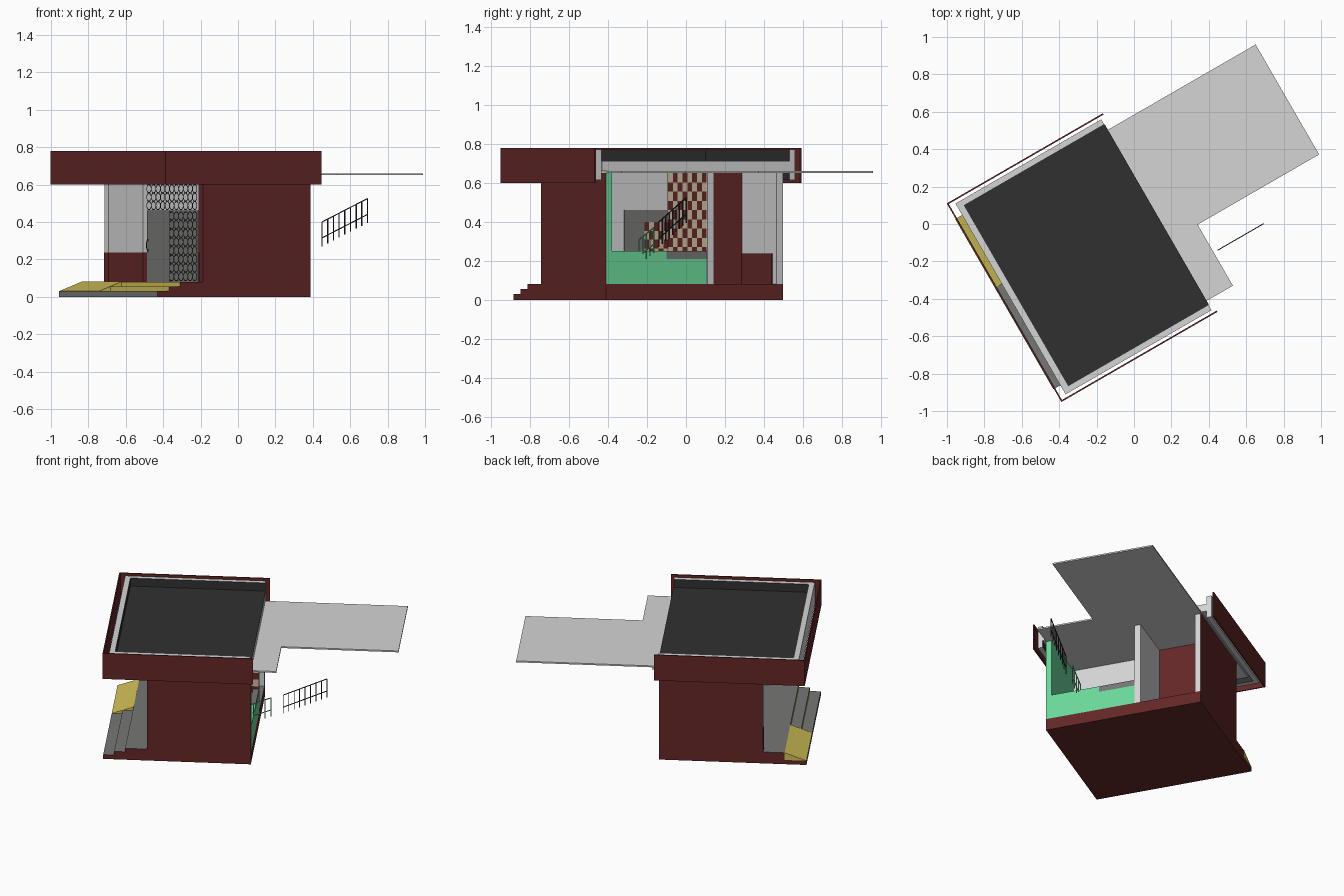
import bpy, bmesh, math
from mathutils import Vector

if "Cube" in bpy.data.objects:
    bpy.data.objects.remove(bpy.data.objects["Cube"])

TURN = math.radians(30)   # whole building is turned on the plot

def mat(name, r, g, b):
    m = bpy.data.materials.new(name)
    m.diffuse_color = (r, g, b, 1)
    m.use_nodes = True
    m.node_tree.nodes["Principled BSDF"].inputs["Base Color"].default_value = m.diffuse_color
    return m

RED = mat("dark_red", .127, .02, .02)
LIGHT = mat("light_gray", .66, .66, .66)
GRAY = mat("mid_gray", .18, .18, .175)
BLACK = mat("roof_black", .03, .03, .03)
YELLOW = mat("yellow", .62, .51, .09)
GREEN = mat("green", .15, .69, .33)
TAN = mat("tan", .6, .5, .34)

def finish(name, bm, mats, rule=None):
    """Turn bmesh into a rotated object; rule(face) gives the material index."""
    bm.normal_update()
    if rule:
        for f in bm.faces:
            f.material_index = rule(f)
    me = bpy.data.meshes.new(name)
    bm.to_mesh(me)
    bm.free()
    for m in mats:
        me.materials.append(m)
    ob = bpy.data.objects.new(name, me)
    ob.rotation_euler.z = TURN
    bpy.context.collection.objects.link(ob)
    return ob

def add_box(bm, u0, u1, v0, v1, z0, z1):
    r = bmesh.ops.create_cube(bm, size=1)
    for v in r["verts"]:
        v.co = ((u0 + u1) / 2 + v.co.x * (u1 - u0),
                (v0 + v1) / 2 + v.co.y * (v1 - v0),
                (z0 + z1) / 2 + v.co.z * (z1 - z0))

def box(name, dims, *mats, rule=None):
    bm = bmesh.new()
    add_box(bm, *dims)
    return finish(name, bm, mats, rule)

def prism(name, pts, axis, a, b, mats, rule=None):
    """Extrude a 2D outline: axis 'z' uses (u,v) points, axis 'v' uses (u,z)."""
    bm = bmesh.new()
    put = (lambda p, h: (p[0], p[1], h)) if axis == "z" else (lambda p, h: (p[0], h, p[1]))
    f = bm.faces.new([bm.verts.new(put(p, a)) for p in pts])
    r = bmesh.ops.extrude_face_region(bm, geom=[f])
    d = Vector((0, 0, b - a)) if axis == "z" else Vector((0, b - a, 0))
    bmesh.ops.translate(bm, vec=d, verts=[g for g in r["geom"] if isinstance(g, bmesh.types.BMVert)])
    bmesh.ops.recalc_face_normals(bm, faces=bm.faces)
    return finish(name, bm, mats, rule)

# --- base, floor and steps ---
box("base", (-.535, .13, -.55, .50, 0, .08), RED, GRAY, rule=lambda f: int(f.normal.z > .5))

def step_rule(f):
    if f.normal.z > .5:
        return 1
    if f.normal.x < -.5:
        return 2 if f.calc_center_median().z > .03 else 1
    return 0
prism("steps", [(-.535, 0), (-.815, 0), (-.815, .03), (-.745, .03), (-.745, .055),
                (-.675, .055), (-.675, .08), (-.535, .08)], "v", -.55, .50,
      [RED, GRAY, YELLOW], step_rule)
prism("ramp", [(-.815, .03), (-.675, .081), (-.675, .03)], "v", .075, .501, [YELLOW])

# --- side walls, red outside ---
box("front_wall", (-.535, .13, -.55, -.512, .08, .65), RED, GREEN, LIGHT,
    rule=lambda f: 1 if f.normal.x > .5 or f.normal.y > .5 else 0)
box("front_wall_porch_lining", (-.537, -.32, -.512, -.508, .24, .65), LIGHT)
box("back_wall", (-.535, .13, .46, .50, .08, .65), RED, LIGHT,
    rule=lambda f: 0 if f.normal.y > .5 else 1)
box("back_wall_wainscot", (-.538, .09, .455, .499, .08, .237), RED)

# --- entrance wall with door and screens ---
box("entrance_wall", (-.32, -.28, -.512, .46, .08, .65), LIGHT)
box("entrance_wainscot_back", (-.325, -.318, .406, .46, .08, .237), RED)
box("entrance_wainscot_front", (-.325, -.318, -.512, -.138, .08, .237), RED)
box("door", (-.328, -.318, .166, .406, .08, .46), GRAY)
box("side_panel", (-.326, -.318, -.138, .164, .08, .46), GRAY)
box("inner_panel", (-.282, -.274, -.206, .05, .08, .46), GRAY)

# door handle: half ring
bm = bmesh.new()
for i in range(8):
    a, b = [math.pi * k / 8 - math.pi / 2 for k in (i, i + 1)]
    q = [(.375 + r * math.cos(t), .275 + 1.3 * r * math.sin(t))
         for r, t in ((.018, a), (.027, a), (.027, b), (.018, b))]
    bm.faces.new([bm.verts.new((-.336, y, z)) for y, z in q])
finish("door_handle", bm, [BLACK])

# ring lattice over side panel and transom
def lattice(name, v0, v1, z0, z1, n, m):
    bm = bmesh.new()
    dv, dz = (v1 - v0) / n, (z1 - z0) / m
    for i in range(n):
        for j in range(m):
            cv, cz = v0 + (i + .5) * dv, z0 + (j + .5) * dz
            rings = []
            for s in (.55, .43):
                rings.append([bm.verts.new((-.331, cv + s * dv * math.cos(k * math.pi / 6),
                                            cz + s * dz * math.sin(k * math.pi / 6))) for k in range(12)])
            for k in range(12):
                l = (k + 1) % 12
                bm.faces.new((rings[0][k], rings[0][l], rings[1][l], rings[1][k]))
    finish(name, bm, [BLACK])
lattice("side_lattice", -.135, .16, .085, .455, 6, 8)
lattice("transom_lattice", -.135, .403, .465, .645, 11, 4)

# --- partition with checkered tiles, and the room behind it ---
box("partition", (-.28, .13, .052, .092, .08, .65), LIGHT)
box("back_room_wall", (-.28, -.22, .092, .46, .08, .65), RED)

def checker(name, along_u, a0, a1, z0, z1, fixed, n, m):
    bm = bmesh.new()
    da, dz = (a1 - a0) / n, (z1 - z0) / m
    for i in range(n):
        for j in range(m):
            q = [(a0 + (i + x) * da, z0 + (j + y) * dz) for x, y in ((0, 0), (1, 0), (1, 1), (0, 1))]
            f = bm.faces.new([bm.verts.new((a, fixed, z) if along_u else (fixed, a, z)) for a, z in q])
            f.material_index = (i + j) % 2
    bmesh.ops.remove_doubles(bm, verts=bm.verts, dist=1e-4)
    finish(name, bm, [RED, TAN])
checker("partition_tiles", True, -.27, .128, .08, .65, .049, 8, 12)
checker("low_tiles", False, -.09, .05, .08, .4, -.271, 5, 7)

# --- green balcony wall ---
box("balcony_wall", (.09, .13, -.512, -.19, .08, .25), GREEN)
box("balcony_wall_low", (.09, .13, -.19, .05, .08, .21), GREEN)
box("balcony_ledge", (.09, .13, -.19, .05, .21, .25), GRAY)

# --- sloping railing ---
def railing(name, u0, u1, v, z0, z1, posts, color):
    bm = bmesh.new()
    t = .0025
    for i in range(posts):
        k = i / (posts - 1)
        u, z = u0 + k * (u1 - u0), z0 + k * (z1 - z0)
        add_box(bm, u - t, u + t, v - t, v + t, z - .13, z)
    for drop in (0, .085):
        r = bmesh.ops.create_cube(bm, size=1)
        for w in r["verts"]:
            k = w.co.x + .5
            w.co = (u0 + k * (u1 - u0), v + w.co.y * 2 * t, z0 + k * (z1 - z0) - drop + w.co.z * 2 * t)
    finish(name, bm, [color])
railing("outer_railing", .32, .6, -.345, .4, .525, 9, BLACK)
railing("inner_railing", .09, .24, -.33, .31, .37, 5, GREEN)

# --- canopy and roof ---
prism("canopy", [(-.735, -.55), (.293, -.55), (.293, -.173), (1.043, -.173), (1.043, .506), (-.735, .506)],
      "z", .65, .66, [LIGHT])
box("roof", (-.736, .131, -.573, .54, .661, .713), LIGHT, BLACK, rule=lambda f: int(f.normal.z > .5))

# parapet, black on its inner faces
box("parapet_left", (-.772, -.736, -.606, .572, .615, .77), LIGHT, BLACK,
    rule=lambda f: int(f.normal.x > .5))
box("parapet_front", (-.736, .128, -.606, -.573, .615, .77), LIGHT, BLACK,
    rule=lambda f: int(f.normal.y > .5))
box("parapet_back", (-.736, .128, .54, .572, .615, .77), LIGHT, BLACK,
    rule=lambda f: int(f.normal.y < -.5))

# red fascia boards standing clear of the parapet
box("fascia_left", (-.812, -.804, -.63, .596, .6, .78), RED)
box("fascia_front", (-.804, .152, -.63, -.622, .6, .78), RED)
box("fascia_back", (-.804, .152, .588, .596, .6, .78), RED)
